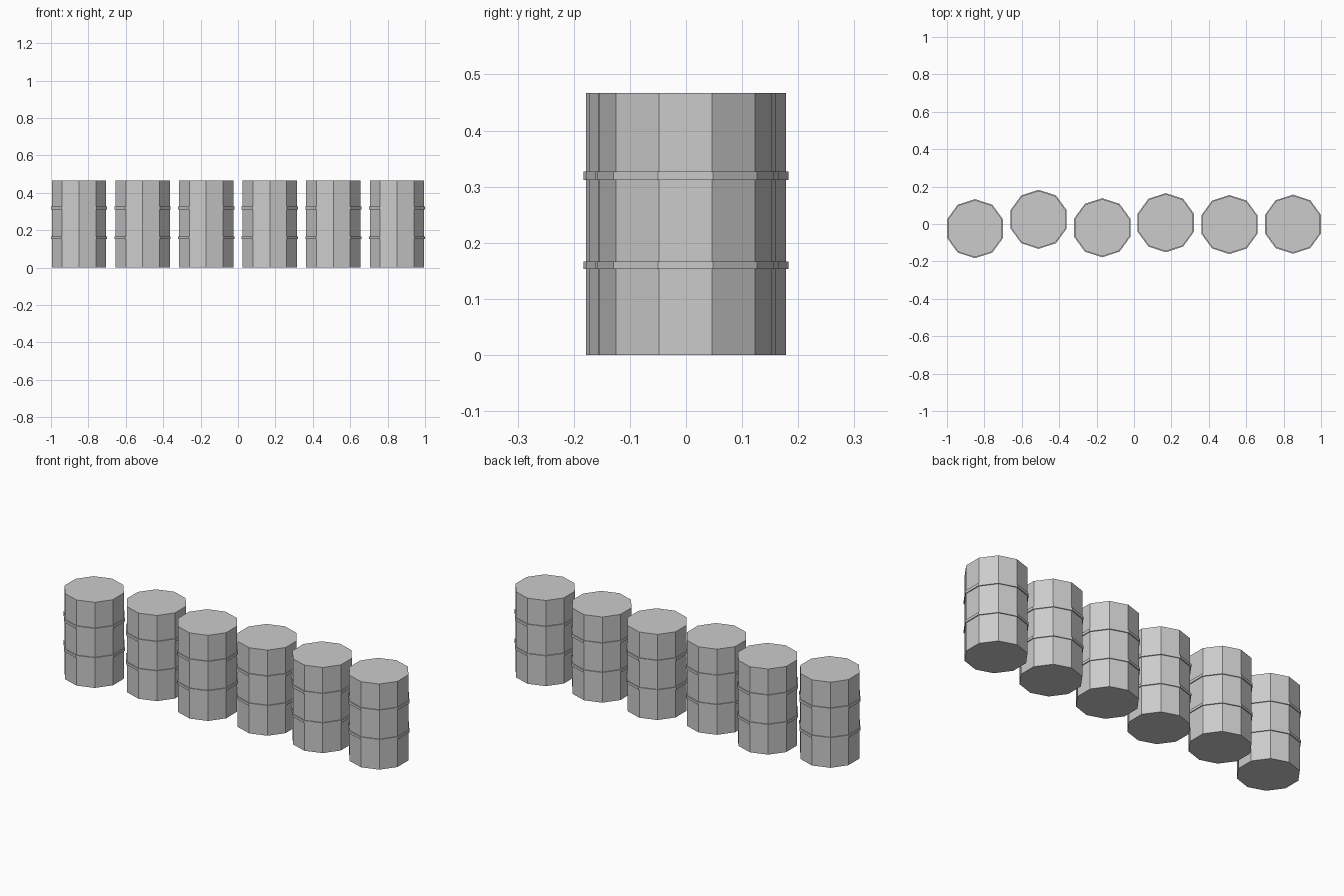
import bpy
import bmesh
from math import cos, sin, tau

if "Cube" in bpy.data.objects:
    bpy.data.objects.remove(bpy.data.objects["Cube"], do_unlink=True)

SIDES = 10
BODY_R, BAND_R = 0.153, 0.158
HEIGHT = 0.467
BANDS = [(0.153, 0.167), (0.312, 0.327)]

grey = bpy.data.materials.new("drum_grey")
grey.use_nodes = True
colour = (0.6, 0.6, 0.6, 1)
grey.diffuse_color = colour
grey.node_tree.nodes["Principled BSDF"].inputs["Base Color"].default_value = colour

# Drum profile: straight wall with two raised square bands
profile = [(BODY_R, 0)]
for low, high in BANDS:
    profile += [(BODY_R, low), (BAND_R, low), (BAND_R, high), (BODY_R, high)]
profile.append((BODY_R, HEIGHT))

# Ten-sided drum with a corner facing front and back
bm = bmesh.new()
rings = []
for r, z in profile:
    angles = [tau * (i / SIDES + 0.25) for i in range(SIDES)]
    rings.append([bm.verts.new((r * cos(a), r * sin(a), z)) for a in angles])
for lower, upper in zip(rings, rings[1:]):
    for i in range(SIDES):
        j = (i + 1) % SIDES
        bm.faces.new((lower[i], lower[j], upper[j], upper[i]))
bm.faces.new(rings[0][::-1])
bm.faces.new(rings[-1])
mesh = bpy.data.meshes.new("drum")
bm.to_mesh(mesh)
bm.free()
mesh.materials.append(grey)

# Slightly uneven row of drums
offsets = [-0.025, 0.025, -0.02, 0.007, -0.003, -0.001]
for n, y in enumerate(offsets):
    drum = bpy.data.objects.new(f"drum_{n + 1}", mesh)
    drum.location = ((n - 2.5) * 0.34, y, 0)
    bpy.context.collection.objects.link(drum)
